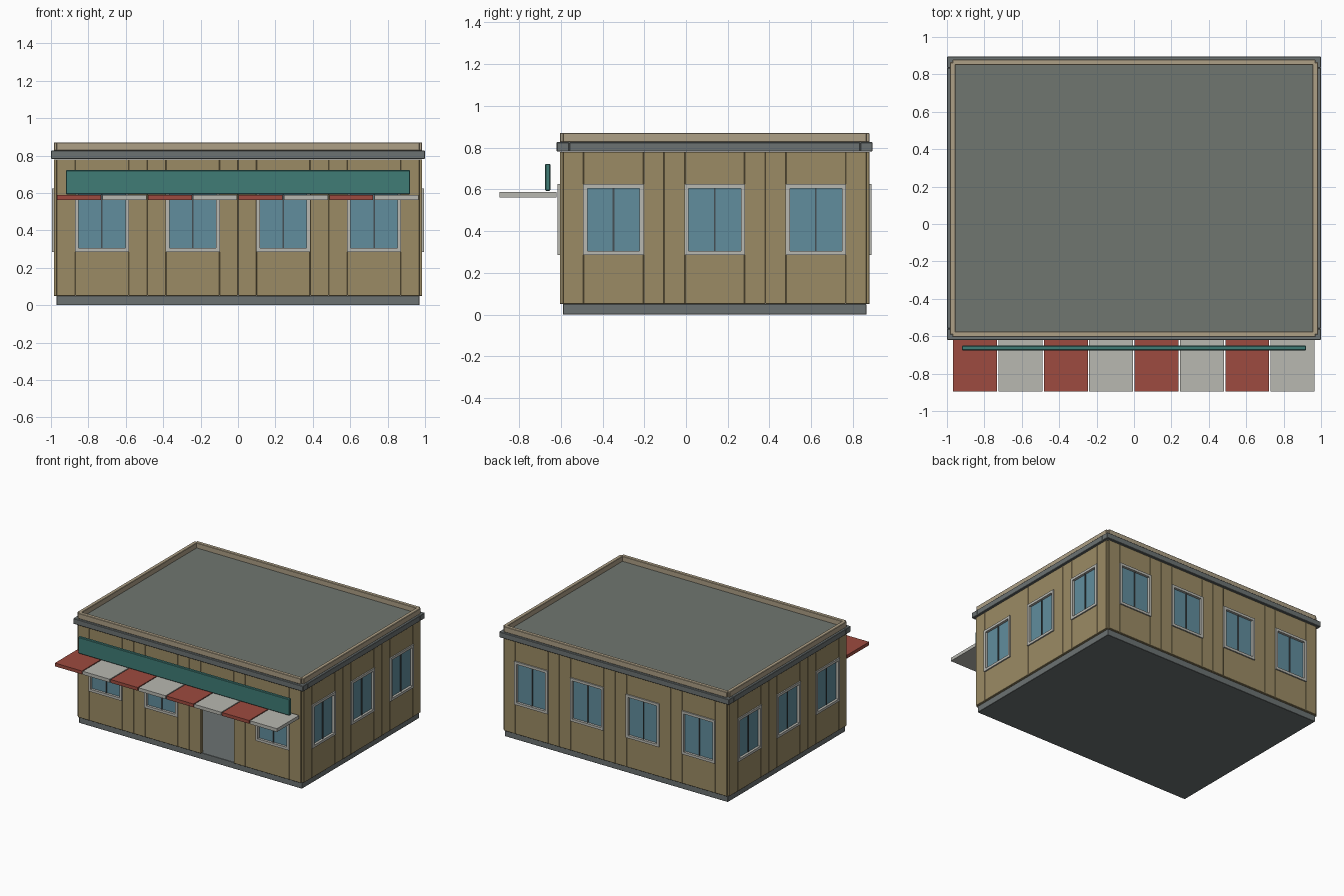
import bpy

if "Cube" in bpy.data.objects:
    bpy.data.objects.remove(bpy.data.objects["Cube"])

YC = 0.1375           # centre of the building in y
HX, HY = 0.97, 0.7275 # wall centre lines
BAY = 0.485
T = 0.03              # wall thickness


def mat(name, r, g, b):
    m = bpy.data.materials.new(name)
    m.diffuse_color = (r, g, b, 1)
    m.use_nodes = True
    m.node_tree.nodes["Principled BSDF"].inputs["Base Color"].default_value = m.diffuse_color
    return m


TAN = mat("tan_wall", 0.33, 0.26, 0.13)
PALE = mat("pale_trim", 0.42, 0.35, 0.24)
GREY = mat("roof_grey", 0.16, 0.18, 0.16)
SLATE = mat("slate_trim", 0.15, 0.17, 0.17)
WHITE = mat("off_white", 0.48, 0.48, 0.44)
GLASS = mat("glass", 0.12, 0.27, 0.34)
DARK = mat("dark_bar", 0.06, 0.08, 0.09)
TEAL = mat("teal", 0.05, 0.2, 0.18)
RED = mat("red", 0.34, 0.07, 0.05)


def box(name, x, y, z, material, bevel=0.0):
    """Box from (min, max) pairs on each axis."""
    bpy.ops.mesh.primitive_cube_add(size=1, location=[sum(p) / 2 for p in (x, y, z)])
    o = bpy.context.object
    o.name = name
    o.scale = [p[1] - p[0] for p in (x, y, z)]
    bpy.ops.object.transform_apply(location=False, rotation=False, scale=True)
    o.data.materials.append(material)
    if bevel:
        b = o.modifiers.new("bevel", 'BEVEL')
        b.width, b.segments = bevel, 1
    return o


def wall_box(name, along, pos, u, depth, z, material, bevel=0.0):
    """Box in a wall running along x or y, u measured along the wall."""
    d = (pos - depth / 2, pos + depth / 2)
    x, y = (u, d) if along == 'x' else (d, u)
    return box(name, x, y, z, material, bevel)


def window(side, along, pos, c):
    w, z0, z1, f = 0.145, 0.285, 0.625, 0.02
    for s in (-1, 1):
        u = sorted((c + s * w, c + s * (w - f)))
        wall_box(side + "_window_jamb", along, pos, u, 0.05, (z0, z1), WHITE)
        g = sorted((c + s * 0.004, c + s * (w - f)))
        wall_box(side + "_window_pane", along, pos, g, 0.012, (z0 + f, z1 - f), GLASS)
    for a, n in ((z0, "sill"), (z1 - f, "head")):
        wall_box(side + "_window_" + n, along, pos, (c - w + f, c + w - f), 0.05, (a, a + f), WHITE)
    wall_box(side + "_window_mullion", along, pos, (c - 0.004, c + 0.004), 0.025,
             (z0 + f, z1 - f), DARK)


def wall(side, along, pos, centre, bays, door=None):
    zb, zt, w = 0.05, 0.78, 0.143
    for i in range(bays):
        c = centre + (i - (bays - 1) / 2) * BAY
        # full-height panels either side of the opening
        for s in (-1, 1):
            u = sorted((c + s * BAY / 2, c + s * w))
            wall_box(side + "_wall_panel", along, pos, u, T, (zb, zt), TAN, 0.002)
        top = 0.60 if i == door else 0.62
        wall_box(side + "_wall_lintel", along, pos, (c - w, c + w), T, (top, zt), TAN, 0.002)
        if i != door:
            wall_box(side + "_wall_apron", along, pos, (c - w, c + w), T, (zb, 0.29), TAN, 0.002)
            window(side, along, pos, c)


def ring(name, depth, z, material, ex):
    """Four strips around the building; ex lengthens the long ones."""
    for s, n in ((-1, "front"), (1, "back")):
        wall_box(n + name, 'x', YC + s * HY, (-HX - ex, HX + ex), depth, z, material, 0.003)
    for s, n in ((-1, "left"), (1, "right")):
        e = depth / 2 if ex else 0
        wall_box(n + name, 'y', s * HX, (YC - HY + e, YC + HY - e), depth, z, material, 0.003)


# Floor slab and roof deck
box("floor_slab", (-HX, HX), (YC - HY, YC + HY), (0, 0.05), SLATE, 0.002)
box("roof_deck", (-0.955, 0.955), (YC - HY + 0.015, YC + HY - 0.015), (0.782, 0.83), GREY)

# Walls, with an open doorway in the third front bay
wall("front", 'x', YC - HY, 0, 4, door=2)
wall("back", 'x', YC + HY, 0, 4)
wall("left", 'y', -HX, YC, 3)
wall("right", 'y', HX, YC, 3)

# Cornice and parapet
ring("_cornice", 0.06, (0.782, 0.826), SLATE, 0.03)
ring("_parapet", T, (0.826, 0.87), PALE, 0)

# Striped awning
for i in range(8):
    x = -HX + i * 0.2425
    box("awning_slat", (x + 0.003, x + 0.238), (-0.895, -0.62), (0.562, 0.588),
        WHITE if i % 2 else RED)

# Blank sign board
box("sign_board", (-0.92, 0.92), (-0.675, -0.65), (0.593, 0.722), TEAL, 0.004)
